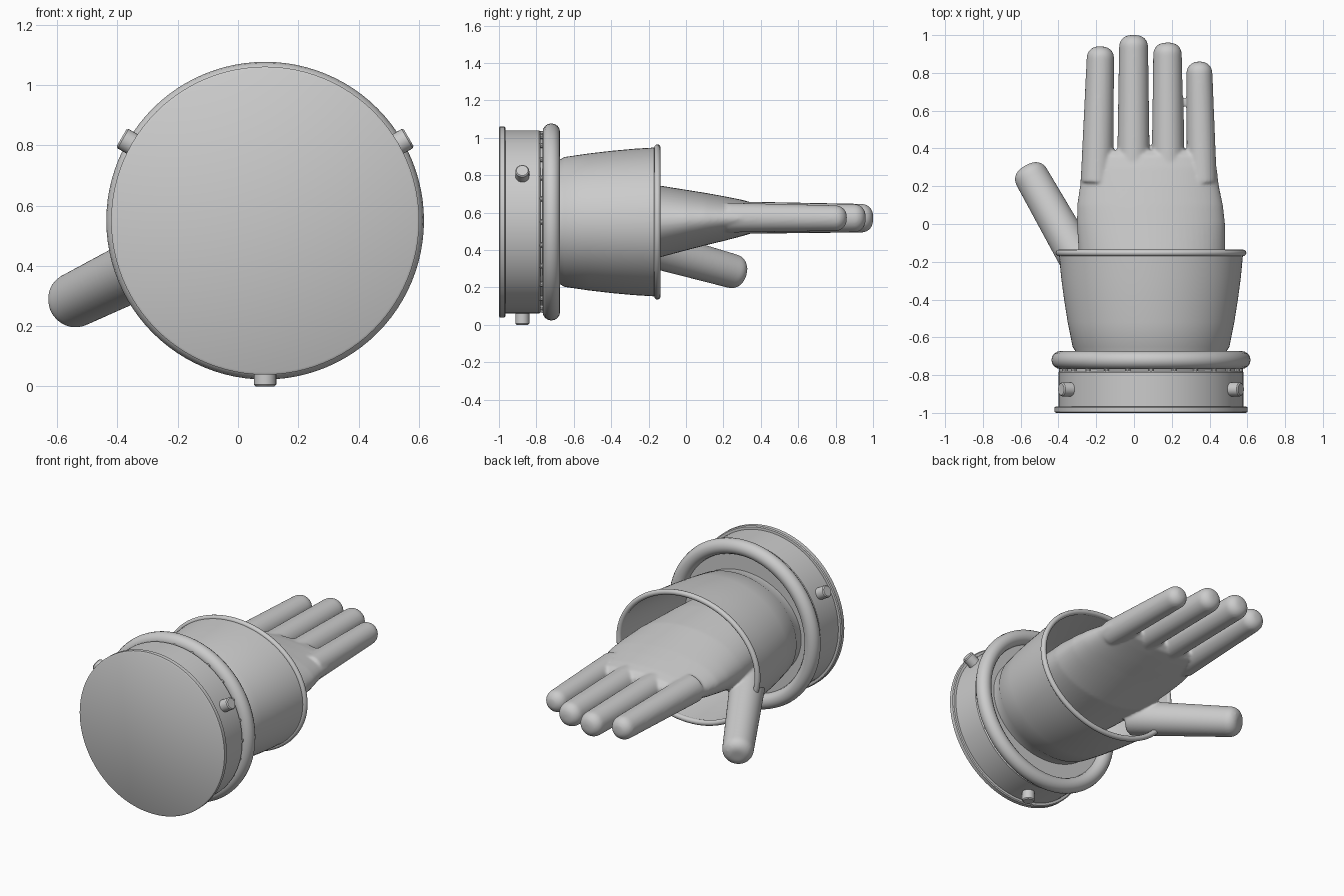
import bpy, bmesh
from math import sin, cos, pi, radians
from mathutils import Vector, Matrix

cube = bpy.data.objects.get("Cube")
if cube:
    bpy.data.objects.remove(cube)

CX, CZ = 0.09, 0.55          # axis shared by the cuff and rings

grey = bpy.data.materials.new("plain_grey")
grey.use_nodes = True
grey.diffuse_color = (0.6, 0.6, 0.6, 1)
grey.node_tree.nodes["Principled BSDF"].inputs["Base Color"].default_value = (0.6, 0.6, 0.6, 1)


def loft(bm, sections, n=64, matrix=Matrix(), caps=True, closed=False):
    """Elliptical rings along y; each section is (y, centre x, centre z, radius x, radius z)."""
    rings = []
    for y, cx, cz, rx, rz in sections:
        rings.append([bm.verts.new(matrix @ Vector((cx + rx * cos(a), y, cz + rz * sin(a))))
                      for a in (2 * pi * i / n for i in range(n))])
    pairs = list(zip(rings, rings[1:]))
    if closed:
        pairs.append((rings[-1], rings[0]))
    for r, s in pairs:
        for i in range(n):
            j = (i + 1) % n
            bm.faces.new((r[i], r[j], s[j], s[i]))
    if caps and not closed:
        bm.faces.new(rings[0])
        bm.faces.new(rings[-1])


def finish(bm, name):
    bmesh.ops.recalc_face_normals(bm, faces=bm.faces)
    mesh = bpy.data.meshes.new(name)
    bm.to_mesh(mesh)
    bm.free()
    mesh.polygons.foreach_set("use_smooth", [True] * len(mesh.polygons))
    mesh.set_sharp_from_angle(angle=radians(35))
    mesh.materials.append(grey)
    obj = bpy.data.objects.new(name, mesh)
    bpy.context.collection.objects.link(obj)
    return obj


def turned(name, profile, n=96, closed=False):
    """Round part about the shared axis from (y, radius) points."""
    bm = bmesh.new()
    loft(bm, [(y, CX, CZ, r, r) for y, r in profile], n, closed=closed)
    return finish(bm, name)


def ring(name, y, rx, rz, minor, n=96, m=16):
    """Round bead following an ellipse."""
    bm = bmesh.new()
    loft(bm, [(y + minor * sin(a), CX, CZ, rx + minor * cos(a), rz + minor * cos(a))
              for a in (2 * pi * i / m for i in range(m))], n, closed=True)
    return finish(bm, name)


def finger(bm, base, tip, r0, r1, soft=0.06):
    """Tapered rod with a softly rounded end."""
    base, tip = Vector(base), Vector(tip)
    d = tip - base
    length = d.length
    m = Matrix.Translation(base) @ Vector((0, 1, 0)).rotation_difference(d).to_matrix().to_4x4()
    rows = [(0, r0)]
    for i in range(9):
        a = pi / 2 * i / 8
        rows.append((length - soft + soft * sin(a), r1 - soft + soft * cos(a)))
    loft(bm, [(y, 0, 0, r, r) for y, r in rows], 32, m)


# base collar, closed at both ends
turned("base_collar", [(-1, 0.503), (-0.995, 0.511), (-0.971, 0.511), (-0.966, 0.505),
                       (-0.965, 0.49), (-0.785, 0.49), (-0.778, 0.484)])
turned("mounting_plate", [(-0.785, 0.46), (-0.725, 0.46)])
ring("large_ring", -0.72, 0.48, 0.48, 0.047)

# small spacers between the collar and the large ring
bm = bmesh.new()
for i in range(24):
    a = 2 * pi * i / 24
    x, z = CX + 0.472 * cos(a), CZ + 0.472 * sin(a)
    loft(bm, [(-0.782, x, z, 0.014, 0.014), (-0.75, x, z, 0.014, 0.014)], 10)
finish(bm, "ring_spacers")

# three locking pegs
for name, angle in (("left_peg", 30), ("right_peg", 150), ("bottom_peg", 270)):
    a = radians(angle)
    out = Vector((cos(a), 0, sin(a)))
    m = (Matrix.Translation(Vector((CX, -0.875, CZ)))
         @ Vector((0, 1, 0)).rotation_difference(out).to_matrix().to_4x4())
    bm = bmesh.new()
    loft(bm, [(y, 0, 0, r, r) for y, r in ((0.46, 0.037), (0.544, 0.037), (0.55, 0.031))], 24, m)
    finish(bm, name)

# hollow flared cuff with a rolled rim
outer = [(-0.73, 0.395, 0.33), (-0.67, 0.402, 0.335), (-0.65, 0.415, 0.347),
         (-0.52, 0.441, 0.366), (-0.4, 0.46, 0.38), (-0.28, 0.476, 0.391), (-0.15, 0.488, 0.399)]
inner = [(y, rx - 0.015, rz - 0.015) for y, rx, rz in reversed(outer[1:])]
bm = bmesh.new()
loft(bm, [(y, CX, CZ, rx, rz) for y, rx, rz in outer + inner], 96)
finish(bm, "cuff")
ring("cuff_rim", -0.153, 0.488, 0.398, 0.017, m=12)

# hand: palm, fingers and thumb fused into one skin
bm = bmesh.new()
loft(bm, [(-0.66, 0.095, 0.55, 0.33, 0.22), (-0.4, 0.095, 0.55, 0.36, 0.215),
          (-0.15, 0.095, 0.552, 0.388, 0.194), (0, 0.09, 0.56, 0.392, 0.162),
          (0.1, 0.085, 0.565, 0.386, 0.141), (0.2, 0.082, 0.568, 0.368, 0.12),
          (0.3, 0.08, 0.571, 0.358, 0.097), (0.36, 0.08, 0.572, 0.345, 0.08),
          (0.39, 0.08, 0.572, 0.32, 0.05)], 64)
for x0, x1, y1, r0, r1 in ((-0.197, -0.176, 0.94, 0.086, 0.073), (-0.003, -0.002, 1.0, 0.088, 0.077),
                           (0.181, 0.177, 0.96, 0.087, 0.076), (0.359, 0.345, 0.86, 0.08, 0.069)):
    finger(bm, (x0, 0.22, 0.573), (x1, y1, 0.57), r0, r1)
finger(bm, (-0.23, -0.3, 0.44), (-0.572, 0.302, 0.272), 0.105, 0.092)
hand = finish(bm, "hand")
remesh = hand.modifiers.new("fuse", 'REMESH')
remesh.mode = 'VOXEL'
remesh.voxel_size = 0.008
remesh.use_smooth_shade = True
smooth = hand.modifiers.new("soften", 'SMOOTH')
smooth.factor = 0.5
smooth.iterations = 10
